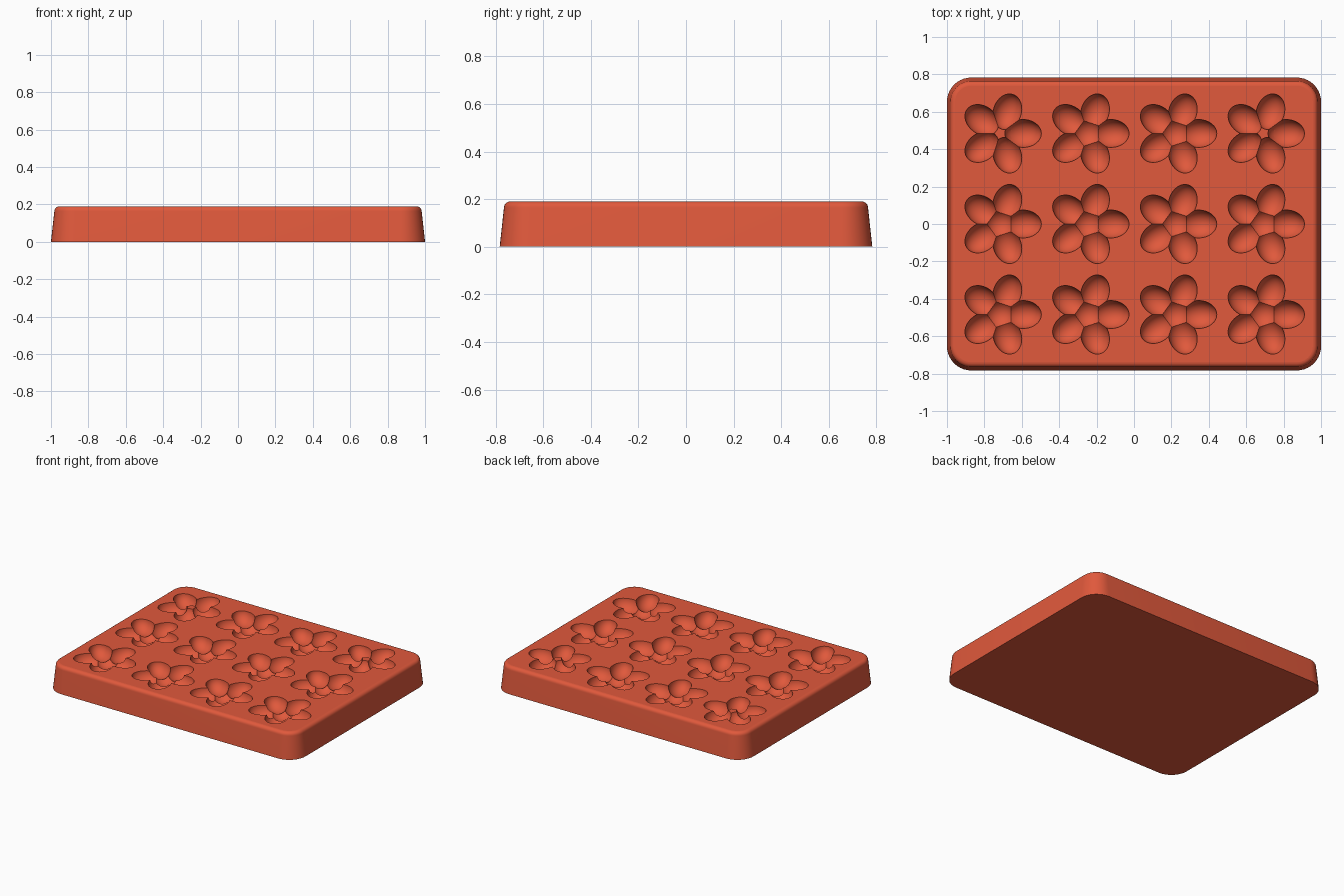
import bpy
import bmesh
from math import sin, cos, pi, radians
from mathutils import Matrix

cube = bpy.data.objects.get("Cube")
if cube:
    bpy.data.objects.remove(cube, do_unlink=True)

HALF_X, HALF_Y, HEIGHT = 1.0, 0.783, 0.19
CORNER, CORNER_STEPS = 0.13, 10
TAPER, BEVEL = 0.018, 0.026

# Material
clay = bpy.data.materials.new("terracotta_red")
clay.use_nodes = True
colour = (0.75, 0.1, 0.045, 1)
clay.diffuse_color = colour
clay.node_tree.nodes["Principled BSDF"].inputs["Base Color"].default_value = colour


def make_object(name, bm):
    bmesh.ops.recalc_face_normals(bm, faces=bm.faces)
    mesh = bpy.data.meshes.new(name)
    bm.to_mesh(mesh)
    bm.free()
    mesh.materials.append(clay)
    obj = bpy.data.objects.new(name, mesh)
    bpy.context.collection.objects.link(obj)
    return obj


def rounded_ring(bm, inset, z):
    """Rounded rectangle of vertices, pulled in by the inset."""
    r = CORNER - inset
    ring = []
    for k, (sx, sy) in enumerate([(1, 1), (-1, 1), (-1, -1), (1, -1)]):
        for i in range(CORNER_STEPS + 1):
            a = (k + i / CORNER_STEPS) * pi / 2
            ring.append(bm.verts.new((sx * (HALF_X - CORNER) + r * cos(a),
                                      sy * (HALF_Y - CORNER) + r * sin(a), z)))
    return ring


# Tray block: tapered sides with a rounded upper edge
bm = bmesh.new()
profile = [(0, 0)]
for i in range(7):
    a = i / 6 * pi / 2
    profile.append((TAPER + BEVEL * (1 - cos(a)), HEIGHT - BEVEL * (1 - sin(a))))
rings = [rounded_ring(bm, inset, z) for inset, z in profile]
for low, high in zip(rings, rings[1:]):
    n = len(low)
    for i in range(n):
        j = (i + 1) % n
        bm.faces.new((low[i], low[j], high[j], high[i]))
bm.faces.new(rings[0][::-1])
bm.faces.new(rings[-1])
tray = make_object("flower_mould_tray", bm)

# Flower hollows: one cutter per petal direction, plus one for the centres
centres = [(-0.715 + 0.469 * col, 0.484 * row)
           for col in range(4) for row in (-1, 0, 1)]


def hollow_cutter(name, angle, reach, size):
    bm = bmesh.new()
    for x, y in centres:
        matrix = (Matrix.Translation((x, y, HEIGHT + 0.003))
                  @ Matrix.Rotation(angle, 4, 'Z')
                  @ Matrix.Translation((reach, 0, 0))
                  @ Matrix.Diagonal((*size, 1)))
        bmesh.ops.create_uvsphere(bm, u_segments=32, v_segments=20,
                                  radius=1, matrix=matrix)
    cutter = make_object(name, bm)
    cutter.hide_render = True
    return cutter


cutters = [hollow_cutter(f"petal_cutter_{i + 1}", radians(72 * i), 0.122,
                         (0.098, 0.075, 0.078)) for i in range(5)]
cutters.append(hollow_cutter("centre_cutter", 0.1, 0, (0.081, 0.081, 0.083)))

for cutter in cutters:
    mod = tray.modifiers.new(cutter.name, 'BOOLEAN')
    mod.operation = 'DIFFERENCE'
    mod.solver = 'EXACT'
    mod.object = cutter

# Bake the hollows into the tray and discard the cutters
graph = bpy.context.evaluated_depsgraph_get()
carved = bpy.data.meshes.new_from_object(tray.evaluated_get(graph))
tray.modifiers.clear()
tray.data = carved
for cutter in cutters:
    bpy.data.objects.remove(cutter, do_unlink=True)
carved.materials.clear()
carved.materials.append(clay)

# Smooth curved surfaces, flat top and underside
bpy.ops.object.select_all(action='DESELECT')
tray.select_set(True)
bpy.context.view_layer.objects.active = tray
bpy.ops.object.shade_smooth_by_angle(angle=radians(30))
for face in tray.data.polygons:
    face.material_index = 0
    if abs(face.normal.z) > 0.999 and (face.center.z > HEIGHT - 0.001 or face.center.z < 0.001):
        face.use_smooth = False
